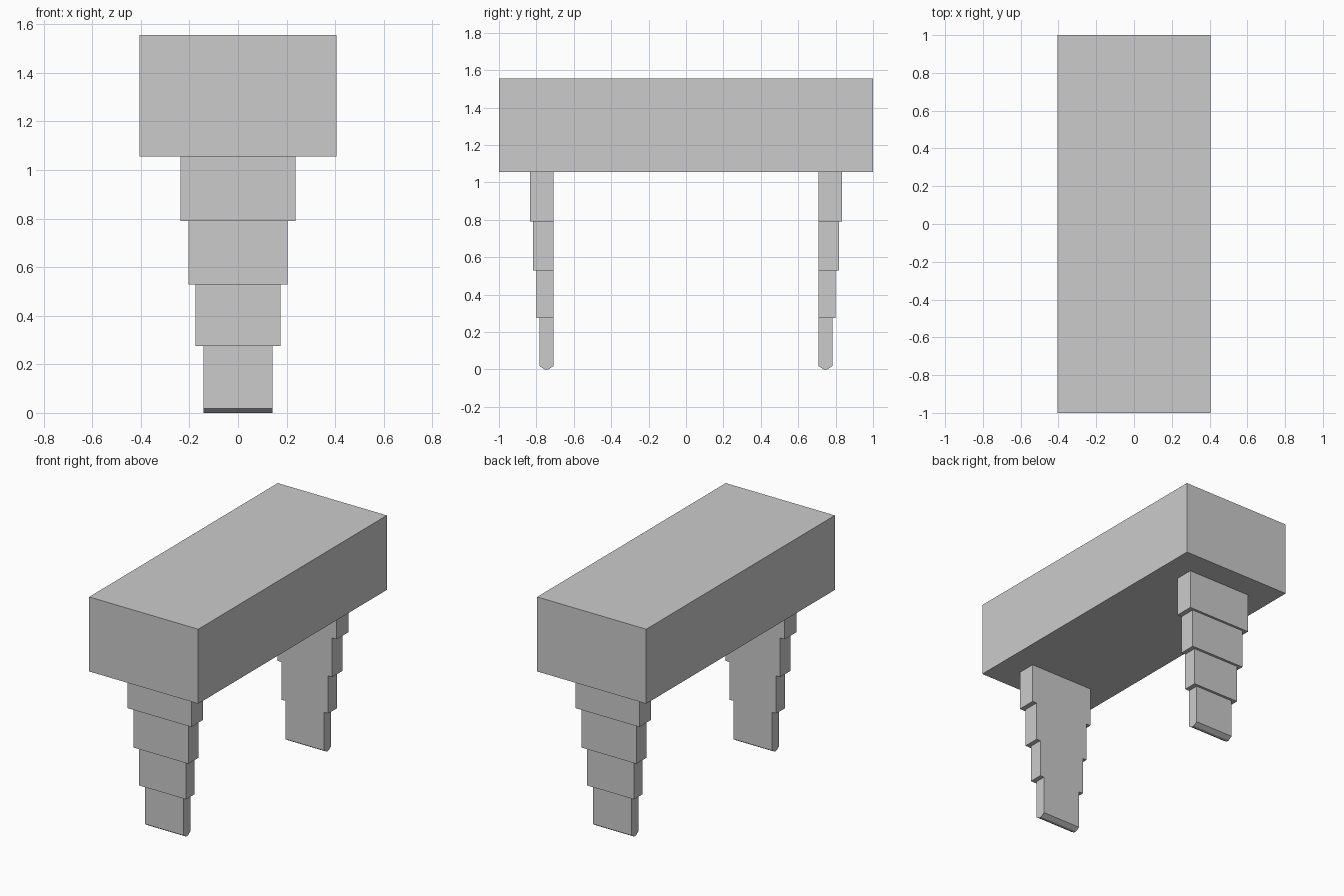
import bpy

if "Cube" in bpy.data.objects:
    bpy.data.objects.remove(bpy.data.objects["Cube"])


def prism(name, profile, half_x):
    """Extrude a (y, z) profile along x, centred on x = 0."""
    n = len(profile)
    verts = [(x, y, z) for x in (-half_x, half_x) for y, z in profile]
    faces = [tuple(reversed(range(n))), tuple(range(n, 2 * n))]
    faces += [(i, (i + 1) % n, n + (i + 1) % n, n + i) for i in range(n)]
    mesh = bpy.data.meshes.new(name)
    mesh.from_pydata(verts, [], faces)
    obj = bpy.data.objects.new(name, mesh)
    bpy.context.collection.objects.link(obj)
    return obj


def rect(y0, y1, z0, z1):
    return [(y0, z0), (y1, z0), (y1, z1), (y0, z1)]


# Main block on top
prism("top_block", rect(-1, 1, 1.055, 1.555), 0.405)

# Stepped legs: inner face flush, narrowing downwards
INNER = 0.708
sections = [  # name, outer y, half width, bottom z, top z
    ("upper", 0.833, 0.237, 0.79, 1.055),
    ("upper_middle", 0.817, 0.204, 0.528, 0.79),
    ("lower_middle", 0.80, 0.174, 0.275, 0.528),
]
# Foot section with chamfered bottom edges
foot = [(INNER, 0.018), (0.736, 0), (0.755, 0), (0.783, 0.018),
        (0.783, 0.275), (INNER, 0.275)]

for side, sign in (("front", -1), ("back", 1)):
    parts = [(n, rect(INNER, outer, z0, z1), w) for n, outer, w, z0, z1 in sections]
    parts.append(("foot", foot, 0.143))
    for name, profile, width in parts:
        pts = [(sign * y, z) for y, z in profile]
        if sign < 0:
            pts.reverse()  # keep normals outward
        prism(f"{side}_leg_{name}", pts, width)
